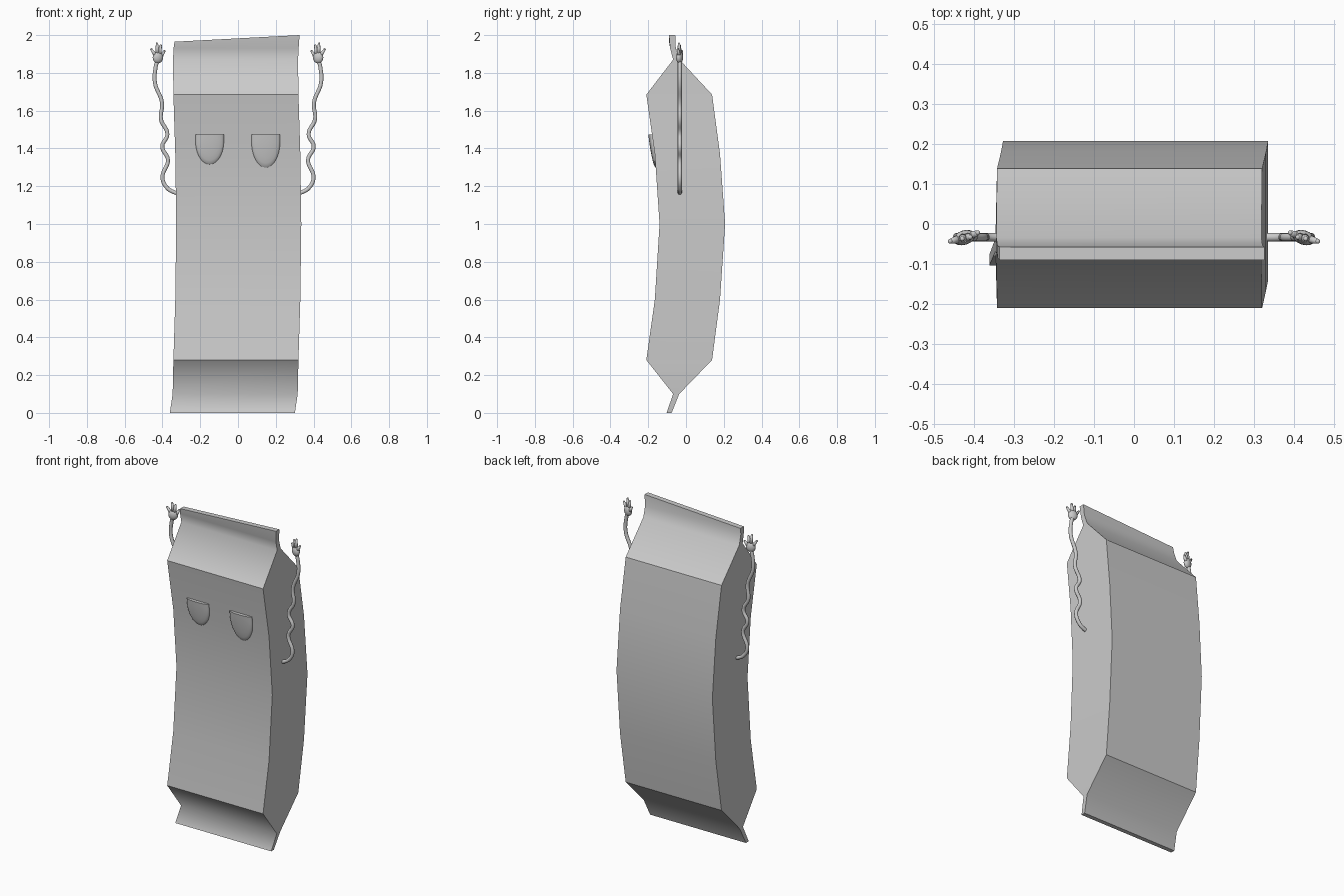
import bpy, bmesh, math
from mathutils import Vector, Matrix

if "Cube" in bpy.data.objects:
    bpy.data.objects.remove(bpy.data.objects["Cube"])

HALF = 0.331   # half width of the carton-like body


def finish(name, bm):
    bmesh.ops.recalc_face_normals(bm, faces=bm.faces[:])
    me = bpy.data.meshes.new(name)
    bm.to_mesh(me)
    bm.free()
    ob = bpy.data.objects.new(name, me)
    bpy.context.collection.objects.link(ob)
    return ob


# Bent pouch body: height, front y, back y, x shift, smooth crease
rings = [
    (0.00, -0.103, -0.076, -0.030, False),
    (0.10, -0.068, -0.036, -0.015, True),
    (0.28, -0.210, 0.138, -0.011, False),
    (0.60, -0.165, 0.180, -0.001, True),
    (1.00, -0.140, 0.207, 0.004, True),
    (1.37, -0.165, 0.180, -0.001, True),
    (1.685, -0.210, 0.138, -0.011, False),
    (1.87, -0.068, -0.034, -0.013, True),
    (1.93, -0.084, -0.054, -0.010, True),
    (2.00, -0.090, -0.057, -0.005, False),
]
bm = bmesh.new()
loops = []
for z, yf, yb, dx, soft in rings:
    tilt = 0.0175 if z > 1.95 else 0.0      # top rim slopes sideways
    l, r = dx - HALF, dx + HALF
    loops.append([bm.verts.new(p) for p in (
        (l, yf, z - 2 * tilt), (r, yf, z), (r, yb, z), (l, yb, z - 2 * tilt))])
for a, b in zip(loops, loops[1:]):
    for i in range(4):
        j = (i + 1) % 4
        bm.faces.new((a[i], a[j], b[j], b[i]))
bm.faces.new(loops[0][::-1])
bm.faces.new(loops[-1])
for f in bm.faces:
    f.smooth = True
for e in bm.edges:
    e.smooth = False
for ring, spec in zip(loops, rings):
    if spec[4]:
        for i in range(4):
            bm.edges.get((ring[i], ring[(i + 1) % 4])).smooth = True
finish("pouch_body", bm)


# Half-lidded eyes: shallow domes with a flat top edge and a round bottom
def eye(name, x, w, top, h):
    bm = bmesh.new()
    n, m = 24, 6
    cz = top - 0.035
    outline = [(w, 0.035)]
    for i in range(n + 1):
        a = -math.pi * i / n
        outline.append((w * math.cos(a), (h - 0.035) * math.sin(a)))
    outline += [(-w, 0.035)] + [(w * t, 0.035) for t in (-0.6, -0.2, 0.2, 0.6)]
    prev = None
    for k in range(m):
        t = k / m
        s, d = math.cos(t * math.pi / 2), 0.006 + 0.016 * math.sin(t * math.pi / 2)
        cur = []
        for px, pz in outline:
            # the lid edge stays at full height while the dome closes in
            z = cz + 0.035 - (0.035 - pz) * s
            y = -0.165 - 0.127 * (z - 1.37) - d
            cur.append(bm.verts.new((x + px * s, y, z)))
        if prev is None:
            back = [bm.verts.new((v.co.x, v.co.y + 0.022, v.co.z)) for v in cur]
            prev = back
            bm.faces.new(back)
        for i in range(len(cur)):
            j = (i + 1) % len(cur)
            bm.faces.new((prev[i], prev[j], cur[j], cur[i]))
        prev = cur
    bm.faces.new(prev)
    ob = finish(name, bm)
    bpy.context.view_layer.objects.active = ob
    ob.select_set(True)
    bpy.ops.object.shade_smooth_by_angle(angle=math.radians(40))
    ob.select_set(False)


eye("left_eye", -0.15, 0.075, 1.473, 0.157)
eye("right_eye", 0.147, 0.076, 1.473, 0.174)

# Wavy raised arms
arm = [(0.315, 1.162), (0.338, 1.168), (0.376, 1.192), (0.400, 1.245), (0.371, 1.340),
       (0.401, 1.410), (0.374, 1.475), (0.408, 1.555), (0.402, 1.640),
       (0.440, 1.750), (0.436, 1.830), (0.426, 1.870)]

# Finger base to tip with radii (x, y, z)
fingers = [((0.432, -0.036, 1.885), (0.459, -0.043, 1.925)),
           ((0.426, -0.035, 1.900), (0.429, -0.037, 1.955)),
           ((0.417, -0.033, 1.895), (0.409, -0.033, 1.945)),
           ((0.412, -0.030, 1.880), (0.390, -0.022, 1.915))]


def ball(bm, centre, size, rot=Matrix()):
    mat = Matrix.Translation(centre) @ rot @ Matrix.Diagonal((*size, 1))
    bmesh.ops.create_uvsphere(bm, u_segments=16, v_segments=10, radius=1, matrix=mat)


for side, s in (("left", -1), ("right", 1)):
    cu = bpy.data.curves.new(side + "_arm", 'CURVE')
    cu.dimensions = '3D'
    cu.bevel_depth = 0.011
    cu.bevel_resolution = 3
    cu.resolution_u = 8
    cu.use_fill_caps = True
    sp = cu.splines.new('BEZIER')
    sp.bezier_points.add(len(arm) - 1)
    for p, (x, z) in zip(sp.bezier_points, arm):
        p.co = (s * x, -0.033, z)
        p.handle_left_type = p.handle_right_type = 'AUTO'
    bpy.context.collection.objects.link(bpy.data.objects.new(side + "_arm", cu))

    # Hand: palm with tapered fingers
    bm = bmesh.new()
    ball(bm, (s * 0.424, -0.034, 1.882), (0.029, 0.018, 0.032),
         Matrix.Rotation(-s * 0.3, 4, 'Z'))
    for a, b in fingers:
        a, b = (Vector((s * p[0], p[1], p[2])) for p in (a, b))
        d = b - a
        rot = d.to_track_quat('Z', 'Y').to_matrix().to_4x4()
        bmesh.ops.create_cone(bm, cap_ends=True, segments=12, radius1=0.012, radius2=0.006,
                              depth=d.length, matrix=Matrix.Translation((a + b) / 2) @ rot)
        ball(bm, b, (0.006, 0.006, 0.006))
    for f in bm.faces:
        f.smooth = True
    finish(side + "_hand", bm)
